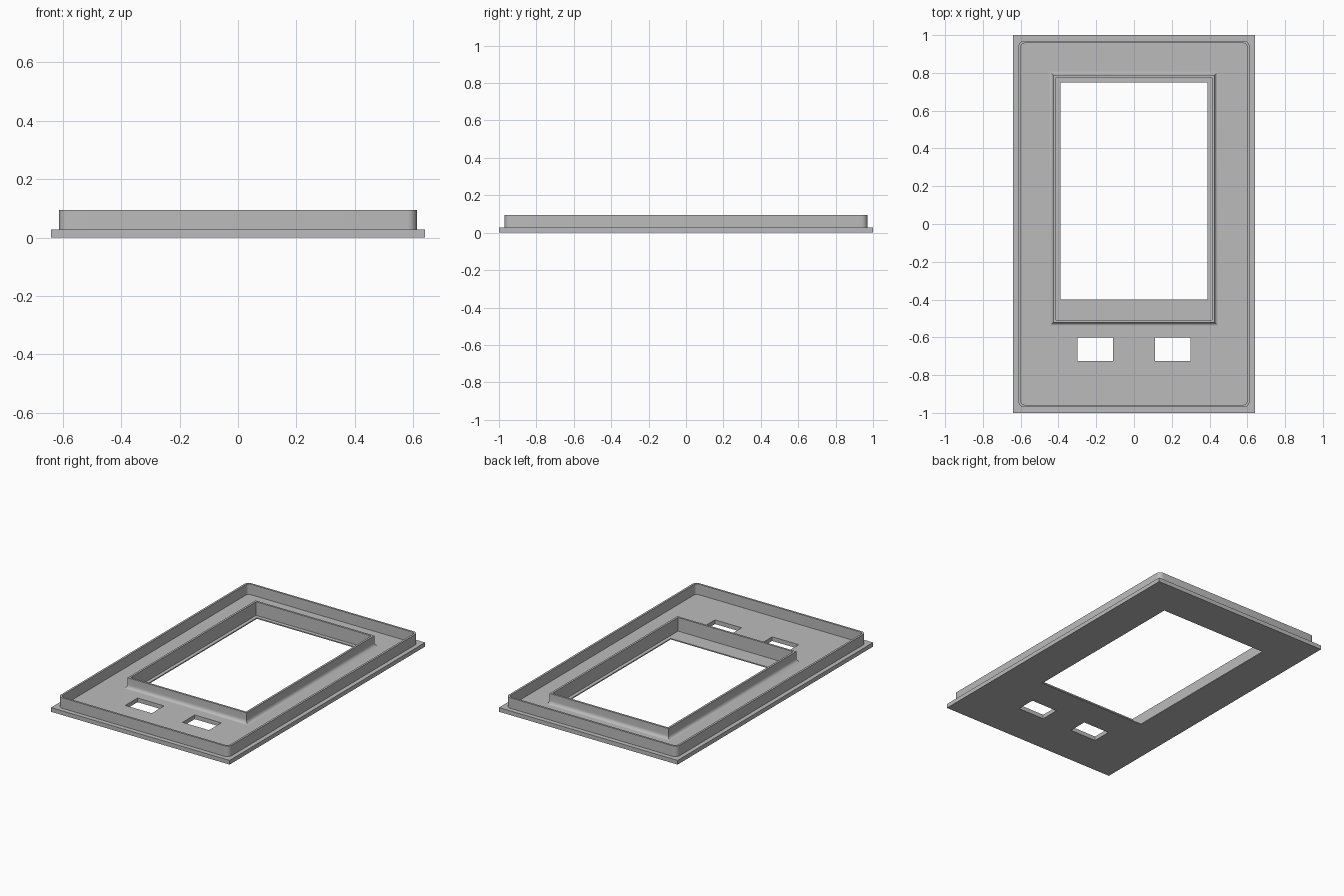
import bpy, bmesh, math

old = bpy.data.objects.get("Cube")
if old:
    bpy.data.objects.remove(old, do_unlink=True)

grey = bpy.data.materials.new("plain_grey")
grey.use_nodes = True
grey.diffuse_color = (0.5, 0.5, 0.5, 1)
grey.node_tree.nodes["Principled BSDF"].inputs["Base Color"].default_value = (0.5, 0.5, 0.5, 1)

PLATE_TOP = 0.027
WALL_TOP = 0.095


def finish(name, mesh):
    mesh.materials.clear()
    mesh.materials.append(grey)
    obj = bpy.data.objects.new(name, mesh)
    bpy.context.collection.objects.link(obj)
    bpy.ops.object.select_all(action="DESELECT")
    obj.select_set(True)
    bpy.context.view_layer.objects.active = obj
    bpy.ops.object.shade_smooth_by_angle(angle=math.radians(35))
    return obj


def rectangle(x0, x1, y0, y1, radius=0.0, steps=6):
    """Outline of a rectangle, with rounded corners if a radius is given."""
    if not radius:
        return [(x0, y0), (x1, y0), (x1, y1), (x0, y1)]
    points = []
    centres = rectangle(x0 + radius, x1 - radius, y0 + radius, y1 - radius)
    for corner, (cx, cy) in enumerate(centres):
        for i in range(steps + 1):
            a = math.pi + (corner + i / steps) * math.pi / 2
            points.append((cx + radius * math.cos(a), cy + radius * math.sin(a)))
    return points


def slab(name, outlines, z0, z1):
    """Extrude a flat outline; the outlines after the first are holes."""
    curve = bpy.data.curves.new(name, "CURVE")
    curve.dimensions = "2D"
    curve.fill_mode = "BOTH"
    curve.extrude = (z1 - z0) / 2
    for outline in outlines:
        spline = curve.splines.new("POLY")
        spline.points.add(len(outline) - 1)
        for p, (x, y) in zip(spline.points, outline):
            p.co = (x, y, 0, 1)
        spline.use_cyclic_u = True
    temp = bpy.data.objects.new(name + "_outline", curve)
    bpy.context.collection.objects.link(temp)
    bpy.context.view_layer.update()
    graph = bpy.context.evaluated_depsgraph_get()
    mesh = bpy.data.meshes.new_from_object(temp.evaluated_get(graph))
    bpy.data.objects.remove(temp, do_unlink=True)
    bm = bmesh.new()
    bm.from_mesh(mesh)
    for v in bm.verts:
        v.co.z += (z0 + z1) / 2
    bmesh.ops.remove_doubles(bm, verts=bm.verts, dist=0.0001)
    bmesh.ops.recalc_face_normals(bm, faces=bm.faces)
    bm.to_mesh(mesh)
    bm.free()
    return finish(name, mesh)


def frame(name, rings):
    """Join rectangular rings (outline, height) into a closed frame."""
    bm = bmesh.new()
    loops = [[bm.verts.new((x, y, z)) for x, y in outline] for outline, z in rings]
    for a, b in zip(loops, loops[1:] + loops[:1]):
        for i in range(4):
            j = (i + 1) % 4
            bm.faces.new((a[i], a[j], b[j], b[i]))
    bmesh.ops.recalc_face_normals(bm, faces=bm.faces)
    mesh = bpy.data.meshes.new(name)
    bm.to_mesh(mesh)
    bm.free()
    return finish(name, mesh)


def around_window(grow):
    """Rectangle at a distance outside the inner face of the window wall."""
    return rectangle(-0.413 - grow, 0.413 + grow, -0.508 - grow, 0.775 + grow)


# Face plate with the window opening and two button holes
wall, cove = 0.013, 0.019
buttons = [rectangle(x - 0.095, x + 0.095, -0.725, -0.6) for x in (-0.205, 0.205)]
slab("face_plate",
     [rectangle(-0.64, 0.64, -1, 1), around_window(wall + cove)] + buttons,
     0, PLATE_TOP)

# Outer rim with rounded corners
slab("outer_rim",
     [rectangle(-0.612, 0.612, -0.97, 0.97, 0.032),
      rectangle(-0.599, 0.599, -0.957, 0.957, 0.02)],
     PLATE_TOP, WALL_TOP)

# Window wall with a thin inner ledge and a cove at its outer foot
opening = rectangle(-0.39, 0.39, -0.4, 0.75)
ledge = 0.007
rings = [(opening, 0), (opening, ledge),
         (around_window(0), ledge), (around_window(0), WALL_TOP),
         (around_window(wall), WALL_TOP)]
for i in range(7):
    a = i / 6 * math.pi / 2
    rings.append((around_window(wall + cove * (1 - math.cos(a))),
                  PLATE_TOP + 0.025 * (1 - math.sin(a))))
rings.append((around_window(wall + cove), 0))
frame("window_frame", rings)
